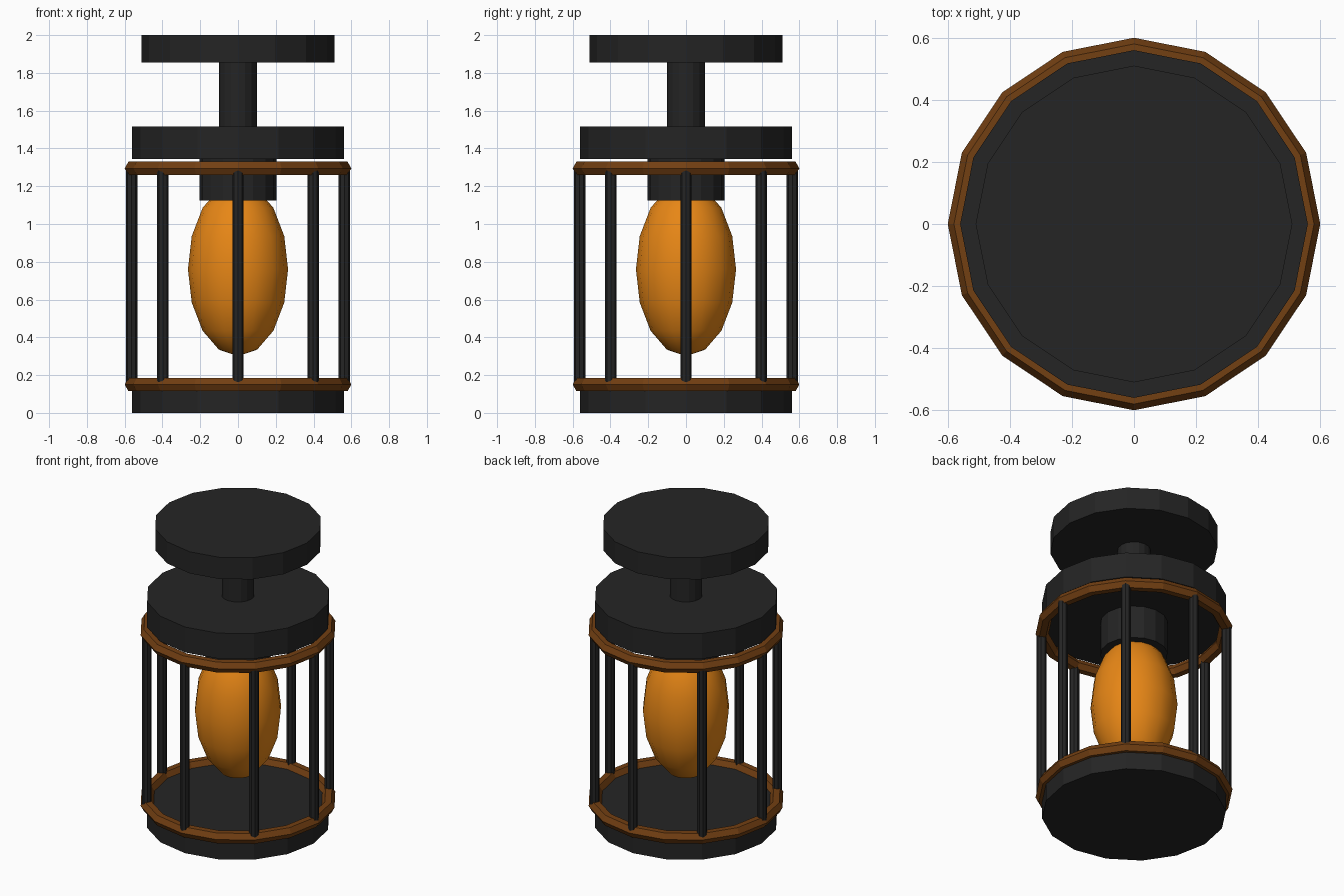
import bpy, math
from mathutils import Vector

if "Cube" in bpy.data.objects:
    bpy.data.objects.remove(bpy.data.objects["Cube"])


def material(name, rgb):
    m = bpy.data.materials.new(name)
    m.diffuse_color = (*rgb, 1)
    m.use_nodes = True
    m.node_tree.nodes["Principled BSDF"].inputs["Base Color"].default_value = m.diffuse_color
    return m


BLACK = material("black metal", (0.018, 0.018, 0.018))
BROWN = material("bronze", (0.17, 0.05, 0.006))
AMBER = material("amber glass", (0.80, 0.24, 0.008))


def finish(name, mat):
    ob = bpy.context.object
    ob.name = name
    ob.data.materials.append(mat)
    return ob


def cylinder(name, radius, z0, z1, sides=16, x=0, y=0):
    # Rotate the mesh so one vertex lies on +x
    bpy.ops.mesh.primitive_cylinder_add(vertices=sides, radius=radius, depth=z1 - z0,
                                        location=(x, y, (z0 + z1) / 2))
    return finish(name, BLACK)


def ring(name, z):
    # Hexagonal cross-section swept around sixteen sides
    bpy.ops.mesh.primitive_torus_add(major_segments=16, minor_segments=6,
                                     major_radius=0.56, minor_radius=0.04,
                                     location=(0, 0, z))
    return finish(name, BROWN)


# Solid discs, stem and bulb holder
cylinder("base", 0.56, 0, 0.15)
cylinder("socket", 0.205, 1.125, 1.36)
cylinder("cap", 0.56, 1.345, 1.515)
cylinder("stem", 0.1, 1.50, 1.87)
cylinder("ceiling_plate", 0.51, 1.855, 2.0)

# Bronze cage rings
ring("lower_ring", 0.15)
ring("upper_ring", 1.295)

# Eight cage bars
for i in range(8):
    a = i * math.tau / 8
    cylinder(f"cage_bar_{i + 1}", 0.03, 0.15, 1.295, 8,
             0.563 * math.cos(a), 0.563 * math.sin(a))

# Elongated bulb
bpy.ops.mesh.primitive_uv_sphere_add(segments=16, ring_count=8, radius=1,
                                     location=(0, 0, 0.76))
bulb = finish("bulb", AMBER)
for v in bulb.data.vertices:
    v.co = Vector((v.co.x * 0.265, v.co.y * 0.265, v.co.z * 0.46))
bpy.ops.object.shade_smooth()
